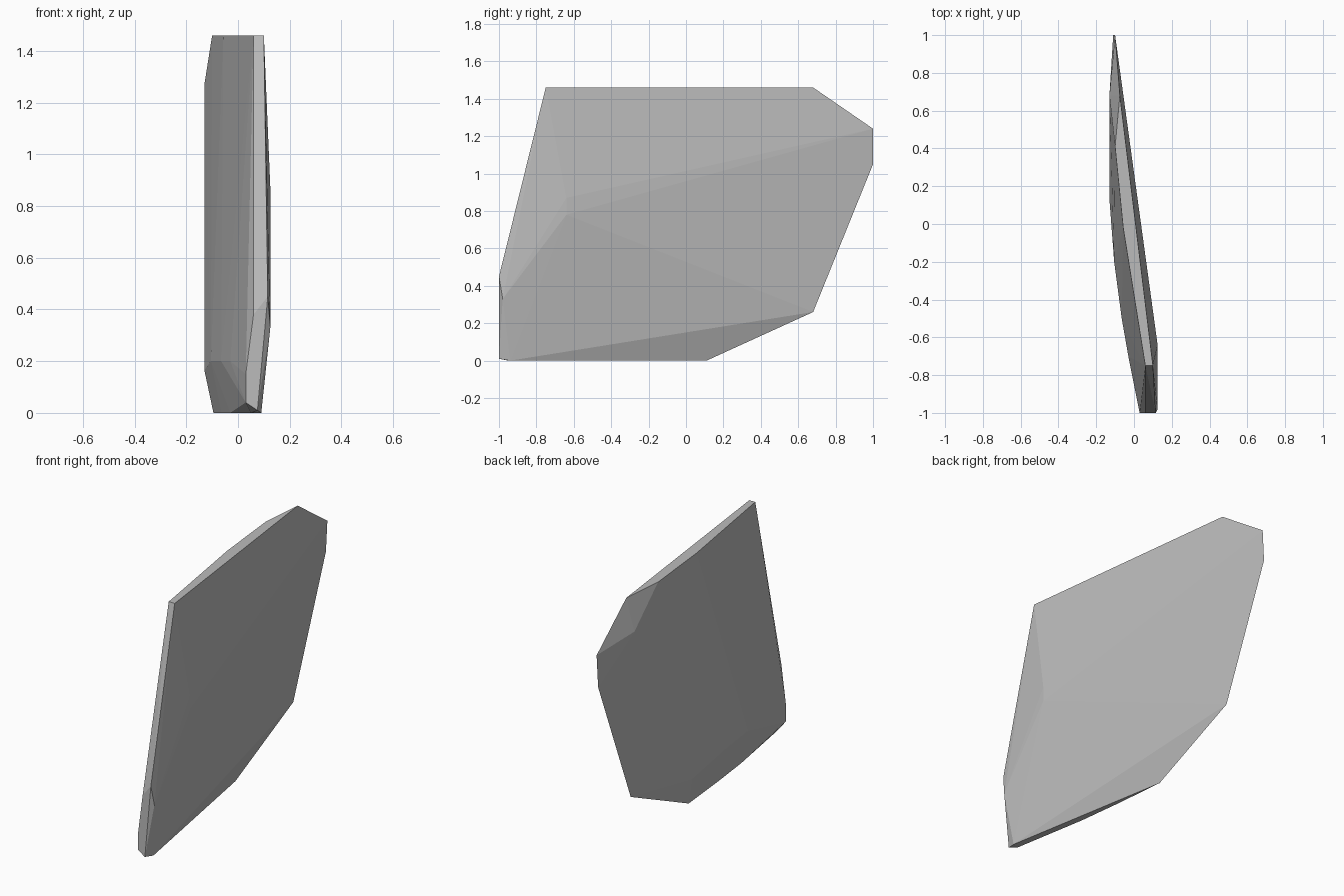
import bpy
import bmesh

cube = bpy.data.objects.get("Cube")
if cube:
    bpy.data.objects.remove(cube, do_unlink=True)

# Plain grey stone
stone = bpy.data.materials.new("grey stone")
stone.use_nodes = True
grey = (0.5, 0.5, 0.5, 1)
stone.diffuse_color = grey
stone.node_tree.nodes["Principled BSDF"].inputs["Base Color"].default_value = grey

# Left side: nearly flat, with chipped borders
flat_side = [
    (.125, -.98, .33), (.115, -1, .45), (.10, -.75, 1.46),
    (.125, -.64, .78), (.125, -.64, .87), (.09, -.94, 0),
    (-.075, .68, 1.46), (-.10, 1, 1.24), (-.11, 1, 1.05),
    (-.105, .68, .26), (-.095, .11, 0), (.075, -1, .01),
]

# Right side: top rim, bottom rim and bulging belly
top_rim = [(x, y, 1.46) for x, y in ((.06, -.75), (-.057, -.02), (-.10, .41))]
bottom_rim = [(x, y, 0) for x, y in ((.05, -.95), (-.03, -.49), (-.064, -.21))]
belly = [
    (-.13, .68, 1.27), (-.13, .13, .165), (-.105, -.2, .2),
    (-.065, -.5, .2), (-.03, -.7, .2),
    (.06, -1, .38), (.03, -1, .15), (.03, -1, .04),
]

# Angular slab wrapped tightly around both sides
bm = bmesh.new()
for point in flat_side + top_rim + bottom_rim + belly:
    bm.verts.new(point)
hull = bmesh.ops.convex_hull(bm, input=bm.verts[:])
loose = [v for v in bm.verts if not v.link_faces]
bmesh.ops.delete(bm, geom=loose, context='VERTS')
bmesh.ops.recalc_face_normals(bm, faces=bm.faces[:])
mesh = bpy.data.meshes.new("stone_slab")
bm.to_mesh(mesh)
bm.free()
mesh.materials.append(stone)
slab = bpy.data.objects.new("stone_slab", mesh)
bpy.context.collection.objects.link(slab)
